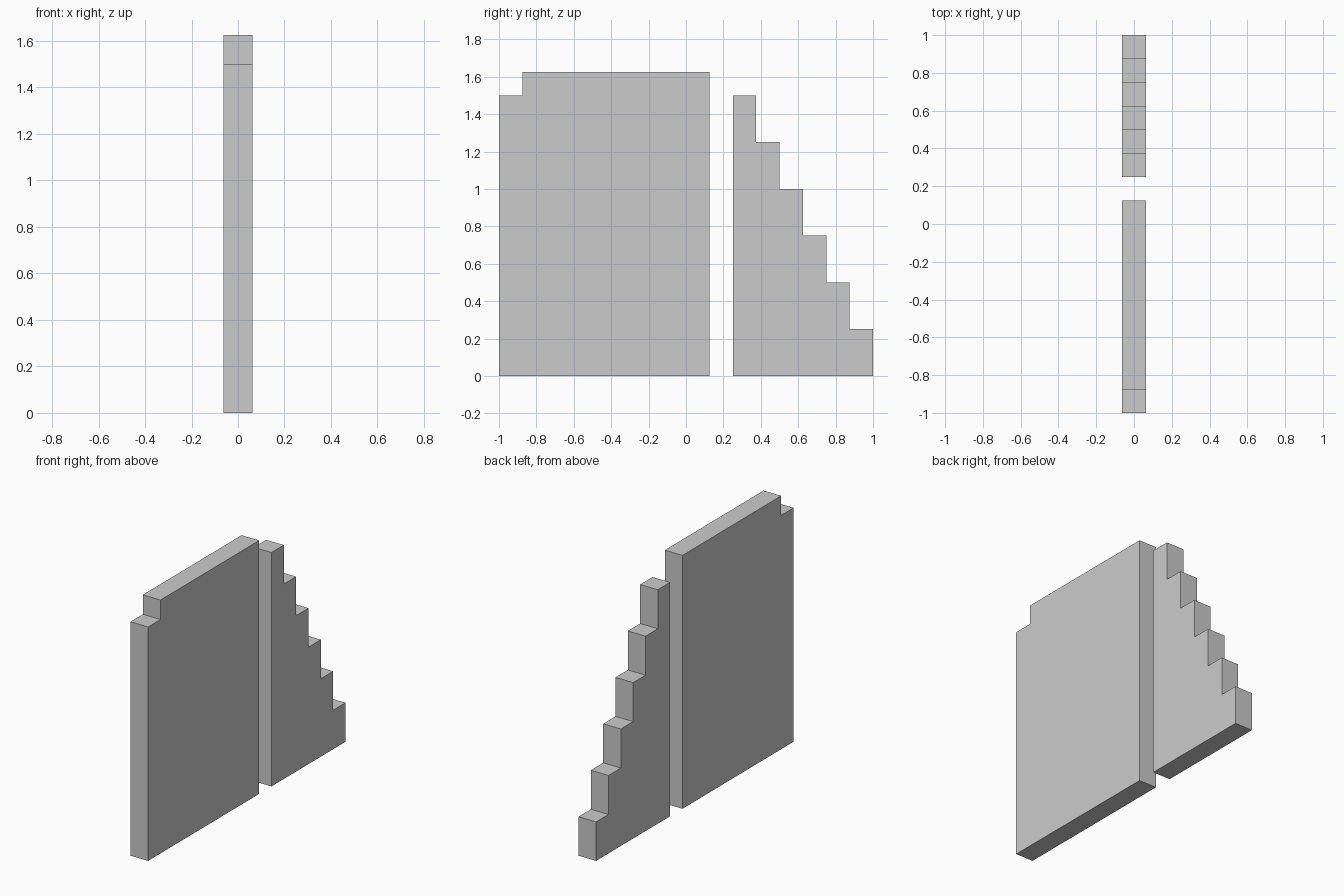
import bpy
import bmesh

if "Cube" in bpy.data.objects:
    bpy.data.objects.remove(bpy.data.objects["Cube"])

U = 0.125  # thickness and step width


def extrude_profile(name, profile):
    """Extrude a (y, z) outline along x into a slab centred on x = 0."""
    bm = bmesh.new()
    face = bm.faces.new([bm.verts.new((-U / 2, y, z)) for y, z in profile])
    ext = bmesh.ops.extrude_face_region(bm, geom=[face], use_keep_orig=True)
    verts = [v for v in ext["geom"] if isinstance(v, bmesh.types.BMVert)]
    bmesh.ops.translate(bm, verts=verts, vec=(U, 0, 0))
    bmesh.ops.recalc_face_normals(bm, faces=bm.faces)
    mesh = bpy.data.meshes.new(name)
    bm.to_mesh(mesh)
    bm.free()
    obj = bpy.data.objects.new(name, mesh)
    bpy.context.collection.objects.link(obj)
    return obj


# Large panel with one notched top corner
extrude_profile("wall_panel", [
    (-1, 0), (U, 0), (U, 1.625), (-0.875, 1.625), (-0.875, 1.5), (-1, 1.5)])

# Stepped panel descending towards the back
steps = [(2 * U, 0)]
for i in range(6):
    y, z = (2 + i) * U, 1.5 - 0.25 * i
    steps += [(y, z), (y + U, z)]
steps.append((1, 0))
extrude_profile("stepped_panel", steps)
